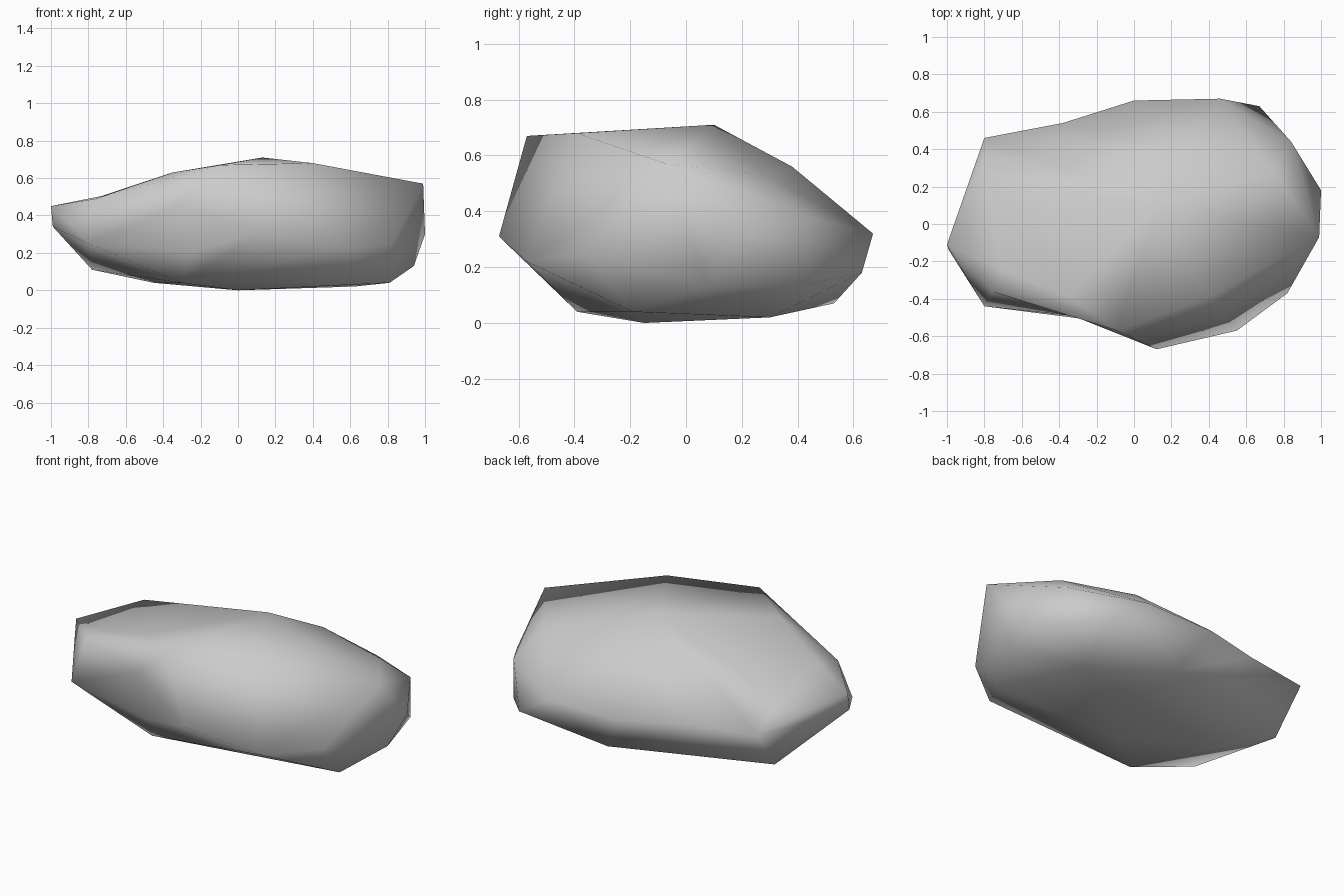
import bpy
import bmesh
from mathutils import Vector

default_cube = bpy.data.objects.get("Cube")
if default_cube:
    bpy.data.objects.remove(default_cube, do_unlink=True)


def make_material(name, colour):
    material = bpy.data.materials.new(name)
    material.use_nodes = True
    material.diffuse_color = colour
    material.node_tree.nodes["Principled BSDF"].inputs["Base Color"].default_value = colour
    return material


def to_units(corner):
    """Corners are written in hundredths of a unit."""
    return Vector(corner) / 100


def dent_edge(mesh, target):
    """Split the edge whose middle is nearest the target and pull it there."""
    def distance(edge):
        a, b = (v.co for v in edge.verts)
        return ((a + b) / 2 - target).length

    nearest = min(mesh.edges, key=distance)
    result = bmesh.ops.subdivide_edges(mesh, edges=[nearest], cuts=1)
    for item in result["geom_inner"]:
        if isinstance(item, bmesh.types.BMVert):
            item.co = target
    bmesh.ops.triangulate(mesh, faces=mesh.faces[:])


# Corners around the widest part of the boulder
waist = [
    (-99, -14, 34), (-100, -11, 45), (-80, -44, 25), (12, -67, 31),
    (55, -57, 22), (82, -37, 25), (99, -7, 57), (100, 18, 30),
    (84, 44, 38), (67, 63, 18), (46, 67, 32), (0, 66, 32), (-80, 46, 36),
]

# Corners of the broad upper face
crown = [
    (-76, -36, 49), (-35, -39, 63), (-9, -57, 67), (40, -39, 68),
    (13, 10, 71), (30, 38, 56), (75, 28, 53), (-80, 25, 48),
]

# Corners of the underside
base = [
    (-78, 27, 11), (-30, -39, 4), (0, -15, 0), (62, 30, 2), (81, -19, 4),
    (94, 8, 13), (15, 53, 7), (84, 44, 14), (-45, 8, 4),
]

# Shallow hollows beside the narrow end: front, back and top
hollows = [(-33, -49, 45), (-25, -51, 20), (-38, 54, 35), (-70, -25, 51)]

# Wrap the corners in a faceted shell
shell = bmesh.new()
for corner in waist + crown + base:
    shell.verts.new(to_units(corner))
bmesh.ops.convex_hull(shell, input=shell.verts[:])
loose = [v for v in shell.verts if not v.link_faces]
bmesh.ops.delete(shell, geom=loose, context="VERTS")

for hollow in hollows:
    dent_edge(shell, to_units(hollow))

bmesh.ops.recalc_face_normals(shell, faces=shell.faces[:])

# Soft shading across the whole boulder
for face in shell.faces:
    face.smooth = True

mesh = bpy.data.meshes.new("boulder")
shell.to_mesh(mesh)
shell.free()
mesh.materials.append(make_material("stone grey", (0.6, 0.6, 0.6, 1)))
boulder = bpy.data.objects.new("boulder", mesh)
bpy.context.collection.objects.link(boulder)
